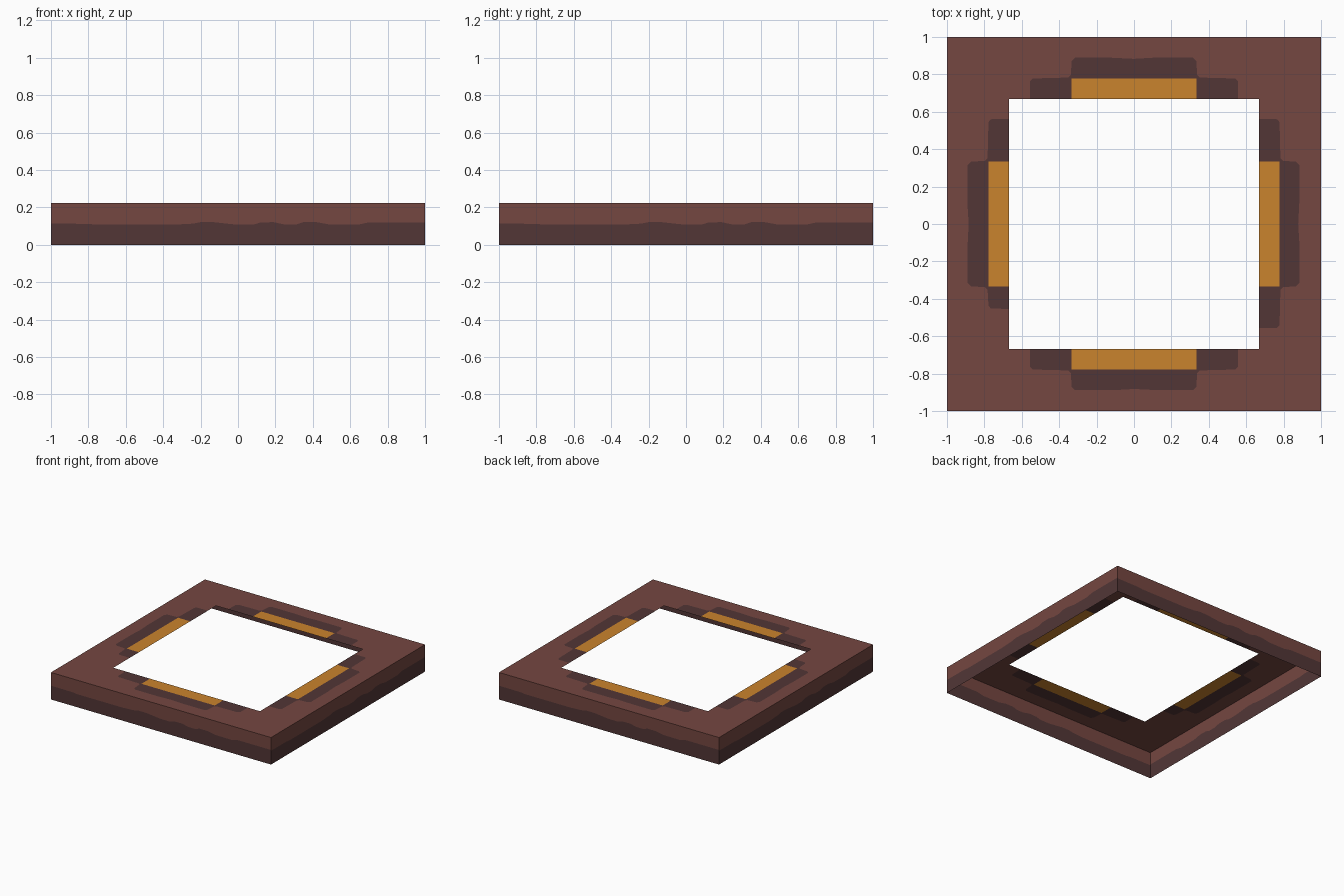
import bpy
import bmesh
import math
from mathutils import Matrix

if "Cube" in bpy.data.objects:
    bpy.data.objects.remove(bpy.data.objects["Cube"])

H, HOLE, STEP = 0.222, 0.667, 0.778   # height, half opening, outer edge of amber strips


def material(name, rgb):
    lin = [((c / 255 + 0.055) / 1.055) ** 2.4 for c in rgb]
    m = bpy.data.materials.new(name)
    m.diffuse_color = (*lin, 1)
    m.use_nodes = True
    m.node_tree.nodes["Principled BSDF"].inputs["Base Color"].default_value = m.diffuse_color
    return m


MATS = [material("brown", (117, 71, 65)),
        material("dark brown", (82, 54, 54)),
        material("amber", (202, 131, 45))]
BROWN, DARK, AMBER = range(3)


def quad(bm, turn, pts, mat):
    """Add a face turned to one of the four sides."""
    f = bm.faces.new([bm.verts.new(turn @ Matrix.Translation(p).translation) for p in pts])
    f.material_index = mat


def top_quad(bm, turn, u0, u1, lo, hi, mat):
    """Flat strip piece on the top; lo and hi give the distance out at u0 and u1."""
    if hi[0] - lo[0] < 1e-5 and hi[1] - lo[1] < 1e-5:
        return
    quad(bm, turn, [(u0, -hi[0], H), (u1, -hi[1], H), (u1, -lo[1], H), (u0, -lo[0], H)], mat)


def finish(bm, name):
    bmesh.ops.dissolve_degenerate(bm, dist=1e-5, edges=bm.edges[:])
    bmesh.ops.remove_doubles(bm, verts=bm.verts[:], dist=1e-5)
    me = bpy.data.meshes.new(name)
    bm.to_mesh(me)
    bm.free()
    for m in MATS:
        me.materials.append(m)
    bpy.context.collection.objects.link(bpy.data.objects.new(name, me))


TURNS = [Matrix.Rotation(k * math.pi / 2, 3, 'Z') for k in range(4)]

# Top panel: stepped dark surround and amber strip on each side of the opening
bm = bmesh.new()
ENDS = [(0.555, 0.555), (0.555, 0.56), (0.555, 0.555), (0.56, 0.452)]
OUTER = [0.888, 0.884, 0.889, 0.89]
for turn, (left, right), out in zip(TURNS, ENDS, OUTER):
    prof = [(-HOLE, HOLE), (-left - 0.002, HOLE), (-left, 0.765), (-left + 0.015, STEP),
            (-0.352, 0.783), (-0.338, 0.797), (-0.333, out - 0.018), (-0.315, out),
            (-0.1, out), (0.0, out - 0.006), (0.12, out),
            (0.315, out), (0.333, out - 0.018), (0.338, 0.797), (0.352, 0.783),
            (right - 0.015, STEP), (right, 0.765), (right + 0.002, HOLE), (HOLE, HOLE)]
    for (u0, h0), (u1, h1) in zip(prof, prof[1:]):
        strip = u0 > -0.334 and u1 < 0.334
        base = STEP if strip else HOLE
        top_quad(bm, turn, u0, u1, (h0, h1), (1, 1), BROWN)
        top_quad(bm, turn, u0, u1, (base, base), (h0, h1), DARK)
    top_quad(bm, turn, -0.333, 0.333, (HOLE, HOLE), (STEP, STEP), AMBER)
    top_quad(bm, turn, HOLE, 1, (HOLE, HOLE), (1, 1), BROWN)
finish(bm, "top_panel")

# Outer walls: thin skirt, open below, with a wavy dark lower band
bm = bmesh.new()
WAVE = [(-1, .113), (-.8, .112), (-.76, .107), (-.35, .107), (-.24, .113), (-.2, .121),
        (-.13, .121), (-.06, .113), (0, .107), (.08, .107), (.12, .119), (.19, .121),
        (.25, .108), (.31, .108), (.35, .121), (.42, .121), (.49, .108), (.64, .107),
        (.7, .12), (1, .12)]
for turn in TURNS:
    for (u0, z0), (u1, z1) in zip(WAVE, WAVE[1:]):
        quad(bm, turn, [(u0, -1, 0), (u1, -1, 0), (u1, -1, z1), (u0, -1, z0)], DARK)
        quad(bm, turn, [(u0, -1, z0), (u1, -1, z1), (u1, -1, H), (u0, -1, H)], BROWN)
finish(bm, "outer_walls")
